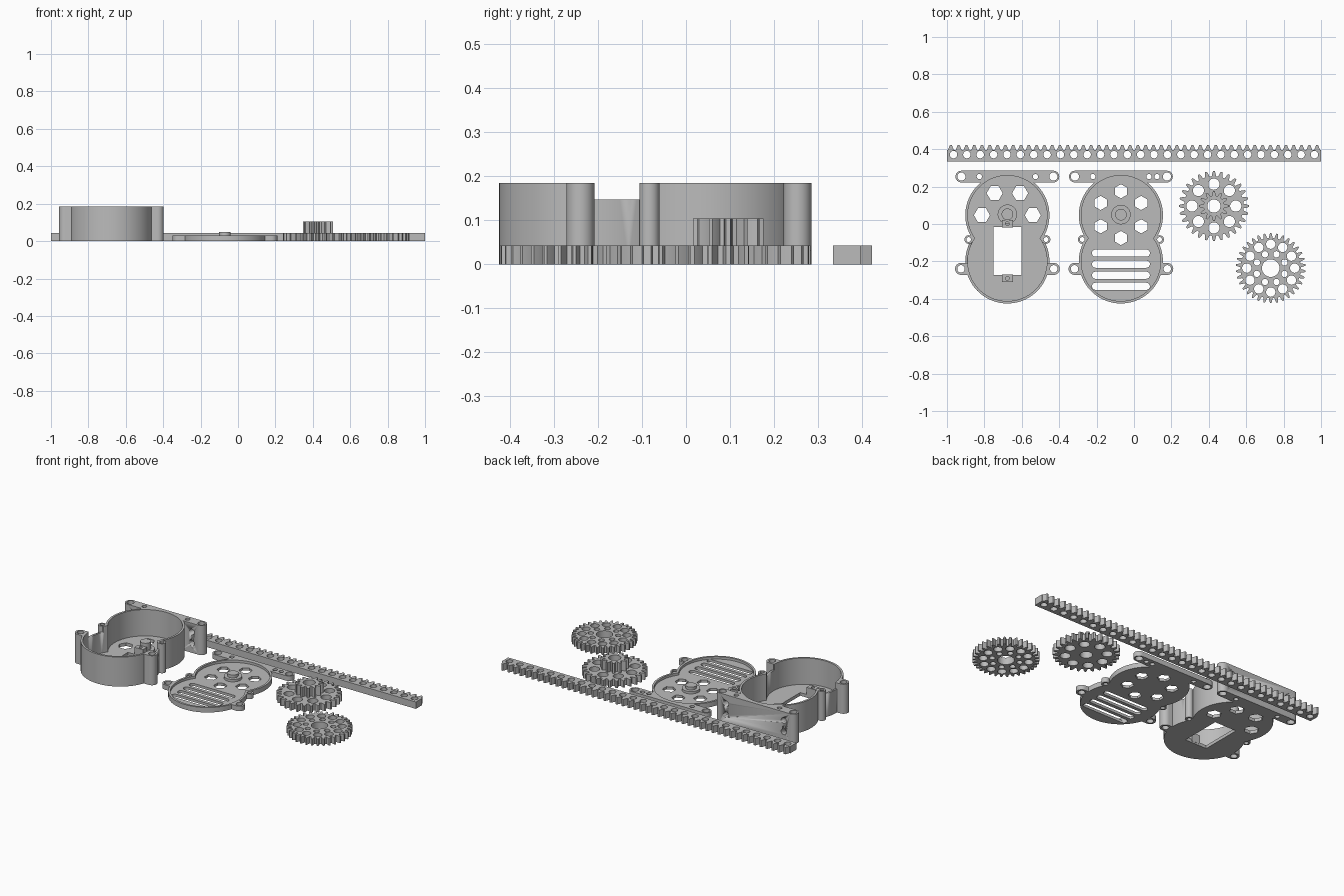
import bpy, bmesh
from math import sin, cos, pi, sqrt, atan2, radians

cube = bpy.data.objects.get("Cube")
if cube:
    bpy.data.objects.remove(cube, do_unlink=True)

grey = bpy.data.materials.new("plain grey")
grey.use_nodes = True
grey.diffuse_color = (0.5, 0.5, 0.5, 1)
grey.node_tree.nodes["Principled BSDF"].inputs["Base Color"].default_value = (0.5, 0.5, 0.5, 1)


# 2D outlines
def arc(x, y, r, a0, a1, n=24):
    return [(x + r * cos(a0 + (a1 - a0) * i / n), y + r * sin(a0 + (a1 - a0) * i / n))
            for i in range(n + 1)]


def circle(x, y, r, n=24, turn=0.0):
    return arc(x, y, r, turn, turn + 2 * pi, n)[:-1]


def rect(x0, x1, y0, y1):
    return [(x0, y0), (x1, y0), (x1, y1), (x0, y1)]


def slot(x0, x1, y, r):
    return arc(x1, y, r, -pi / 2, pi / 2, 12) + arc(x0, y, r, pi / 2, 3 * pi / 2, 12)


def ring_of(count, ring, r, sides=24, start=0.0, turn=0.0, centre=(0, 0), total=None):
    step = 2 * pi / (total or count)
    return [circle(centre[0] + ring * cos(start + i * step),
                   centre[1] + ring * sin(start + i * step), r, sides, turn)
            for i in range(count)]


def gear_outline(teeth, tip, root):
    pts = []
    pitch = 2 * pi / teeth
    mid = (tip + root) / 2
    for i in range(teeth):
        for r, f in ((root, -.33), (mid, -.24), (tip, -.11),
                     (tip, .11), (mid, .24), (root, .33)):
            a = (i + f) * pitch + pi / 2
            pts.append((r * cos(a), r * sin(a)))
    return pts


# Extrude an outline with holes into a welded solid
def prism(name, loops, z0, z1, at=(0, 0)):
    curve = bpy.data.curves.new(name, "CURVE")
    curve.dimensions = "2D"
    curve.fill_mode = "BOTH"
    curve.extrude = (z1 - z0) / 2
    for loop in loops:
        s = curve.splines.new("POLY")
        s.points.add(len(loop) - 1)
        for p, (x, y) in zip(s.points, loop):
            p.co = (x, y, 0, 1)
        s.use_cyclic_u = True
    temp = bpy.data.objects.new(name + " outline", curve)
    bpy.context.collection.objects.link(temp)
    mesh = bpy.data.meshes.new_from_object(temp.evaluated_get(bpy.context.evaluated_depsgraph_get()))
    bpy.data.objects.remove(temp, do_unlink=True)
    bm = bmesh.new()
    bm.from_mesh(mesh)
    bmesh.ops.remove_doubles(bm, verts=bm.verts, dist=1e-5)
    bmesh.ops.recalc_face_normals(bm, faces=bm.faces)
    bm.to_mesh(mesh)
    bm.free()
    mesh.materials.clear()
    mesh.materials.append(grey)
    obj = bpy.data.objects.new(name, mesh)
    obj.location = (at[0], at[1], (z0 + z1) / 2)
    bpy.context.collection.objects.link(obj)
    activate(obj)
    bpy.ops.object.shade_smooth_by_angle(angle=radians(30))
    return obj


def activate(obj):
    bpy.ops.object.select_all(action="DESELECT")
    obj.select_set(True)
    bpy.context.view_layer.objects.active = obj


def cut(obj, cutter):
    m = obj.modifiers.new("cut", "BOOLEAN")
    m.operation, m.object, m.solver = "DIFFERENCE", cutter, "EXACT"
    activate(obj)
    bpy.ops.object.modifier_apply(modifier=m.name)
    bpy.data.objects.remove(cutter, do_unlink=True)


# Housing shape: two overlapping round lobes
TOP, LOW = 0.047, -0.2


def lobes(r):
    half = (TOP - LOW) / 2
    a = atan2(half, sqrt(r * r - half * half))
    return arc(0, TOP, r, -a, pi + a, 48)[:-1] + arc(0, LOW, r, pi - a, 2 * pi + a, 48)[:-1]


# Shell shared by the case and the lid
def housing(name, cx, height, floor_z, floor_holes, bar_holes):
    at = (cx, 0)
    wall = prism(name + "_wall", [lobes(0.225), lobes(0.212)], 0, height, at)
    prism(name + "_floor", [lobes(0.214)] + floor_holes, 0, floor_z, at)
    # mounting bar that hugs the upper lobe
    y0, y1, r = 0.222, 0.285, 0.218
    a = atan2(y0 - TOP, sqrt(r * r - (y0 - TOP) ** 2))
    yc, rb = (y0 + y1) / 2, (y1 - y0) / 2
    outline = (arc(0.246, yc, rb, -pi / 2, pi / 2, 16) + arc(-0.246, yc, rb, pi / 2, 3 * pi / 2, 16)
               + arc(0, TOP, r, pi - a, a, 32))
    holes = [circle(s * 0.246, yc, 0.022) for s in (-1, 1)]
    holes += [circle(x, yc, 0.014) for x in bar_holes]
    bar = prism(name + "_mounting_bar", [outline] + holes, 0, height, at)
    for s, side in ((1, "left"), (-1, "right")):
        ear = arc(0.248, -0.24, 0.032, -pi / 2, pi / 2, 16) + [(0.214, -0.208), (0.214, -0.272)]
        prism(f"{name}_{side}_ear", [[(s * x, y) for x, y in ear],
                                     circle(s * 0.248, -0.24, 0.02)], 0, height, at)
        prism(f"{name}_{side}_waist_boss", [circle(s * 0.207, -0.083, 0.023),
                                            circle(s * 0.207, -0.083, 0.013)], 0, height, at)
    return wall, bar


# Deep case with motor opening
CASE_X = -0.677
opening = rect(-0.075, 0.075, -0.272, -0.016)
hexes = ring_of(4, 0.136, 0.043, 6, 0, 0, (0, TOP), 6)
wall, bar = housing("case", CASE_X, 0.185, 0.02, [opening] + hexes, [-0.15, 0.15])
cut(wall, prism("notch_cutter", [rect(-0.4, 0.4, -0.21, -0.10)], 0.147, 0.25, (CASE_X, 0)))
for sx in (-0.2, 0.2):
    for z in (0.06, 0.13):
        hole = prism("side_hole_cutter", [circle(0, 0, 0.018)], -0.1, 0.1)
        hole.rotation_euler = (pi / 2, 0, 0)
        hole.location = (CASE_X + sx, 0.25, z)
        cut(bar, hole)
prism("case_axle_base", [circle(0, 0, 0.052, 32)], 0.01, 0.04, (CASE_X, TOP + 0.005))
prism("case_axle_pin", [circle(0, 0, 0.031, 32)], 0.01, 0.085, (CASE_X, TOP + 0.005))
for label, y in (("upper", 0.002), ("lower", -0.291)):
    prism(f"case_{label}_screw_post", [rect(-0.03, 0.03, -0.02, 0.02), circle(0, 0, 0.01)],
          0.01, 0.065, (CASE_X, y))

# Shallow lid with slots
LID_X = -0.07
slots = [slot(-0.136, 0.136, -0.156 - i * 0.059, 0.019) for i in range(4)]
hexes = ring_of(6, 0.125, 0.038, 6, pi / 6, pi / 6, (0, TOP + 0.003))
housing("lid", LID_X, 0.031, 0.016, slots + hexes, [-0.15, 0.15, 0.193])
prism("lid_axle_base", [circle(0, 0, 0.052, 32)], 0.01, 0.031, (LID_X, TOP + 0.003))
prism("lid_axle_pin", [circle(0, 0, 0.031, 32)], 0.01, 0.049, (LID_X, TOP + 0.003))

# Compound gear with pinion
GEAR = (0.427, 0.096)
bore = circle(0, 0, 0.035, 32)
prism("compound_gear", [gear_outline(28, 0.187, 0.159), bore] + ring_of(8, 0.117, 0.03),
      0, 0.043, GEAR)
prism("compound_gear_pinion", [gear_outline(12, 0.08, 0.056), bore], 0.03, 0.104, GEAR)

# Flat gear
prism("flat_gear", [gear_outline(34, 0.187, 0.161), circle(0, 0, 0.047, 32)]
      + ring_of(12, 0.128, 0.025) + ring_of(8, 0.08, 0.017, 16, pi / 8),
      0, 0.043, (0.731, -0.236))

# Toothed rack
TEETH = 48
pitch = 2 / TEETH
rack = [(-1, 0.334), (1, 0.334)]
for i in reversed(range(TEETH)):
    x = -1 + (i + 0.5) * pitch
    rack += [(x + f * pitch, y) for f, y in ((.38, .396), (.12, .423), (-.12, .423), (-.38, .396))]
rack[2:2] = [(1, 0.396)]
rack.append((-1, 0.396))
prism("rack", [rack] + [circle(-0.965 + i * 1.93 / 27, 0.371, 0.02) for i in range(28)], 0, 0.043)
